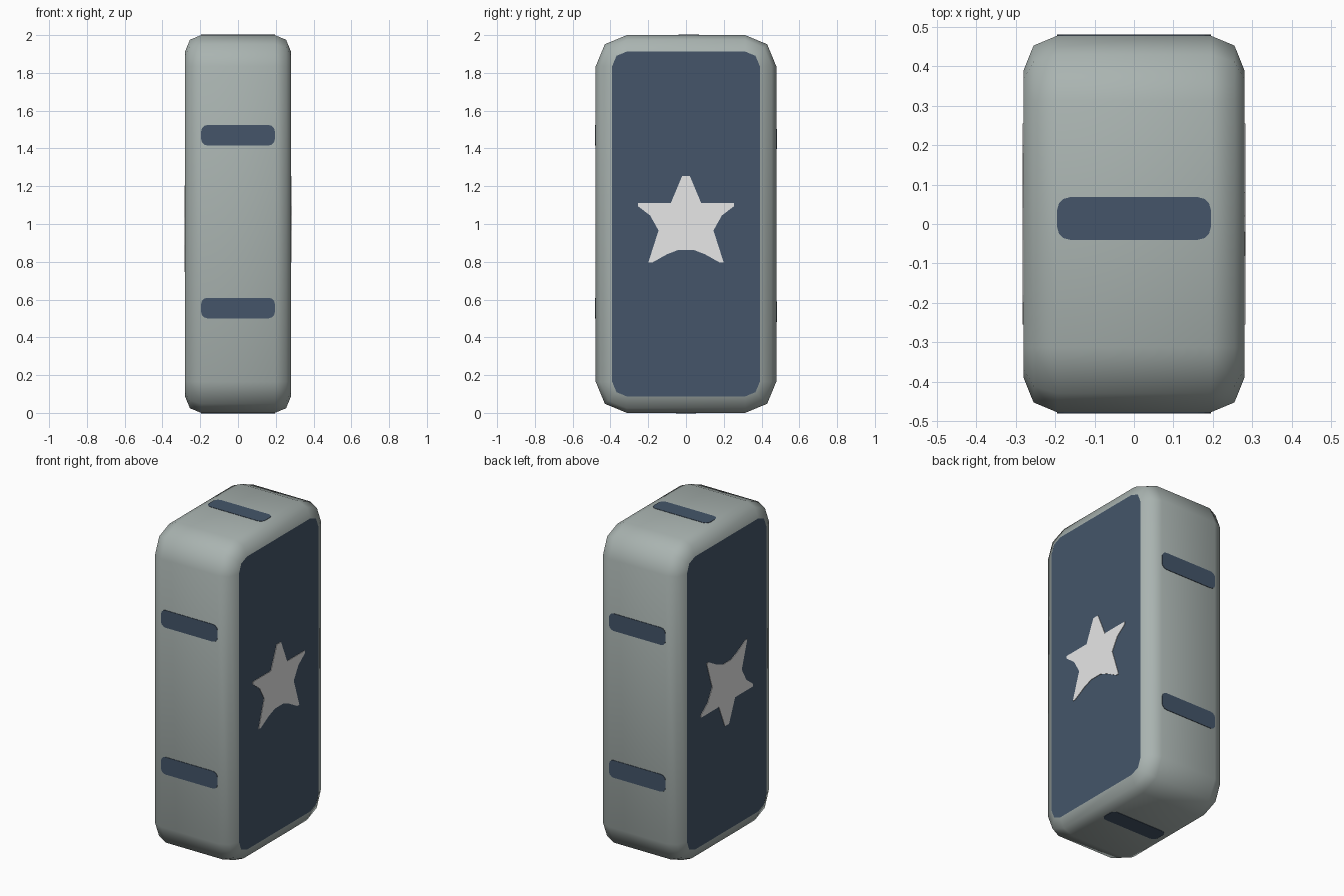
import bpy, bmesh, math

if "Cube" in bpy.data.objects:
    bpy.data.objects.remove(bpy.data.objects["Cube"])

def material(name, rgb):
    m = bpy.data.materials.new(name)
    m.diffuse_color = (*[(c / 255) ** 2.2 for c in rgb], 1)
    m.use_nodes = True
    m.node_tree.nodes["Principled BSDF"].inputs["Base Color"].default_value = m.diffuse_color
    return m

GREY = material("body grey", (168, 178, 175))
NAVY = material("dark blue", (70, 86, 105))
WHITE = material("off white", (232, 232, 232))

def rounded_rect(hw, hh, r, steps):
    """Outline of a rounded rectangle, centred on the origin."""
    pts = []
    for k, (sx, sy) in enumerate([(1, 1), (-1, 1), (-1, -1), (1, -1)]):
        for i in range(steps + 1):
            a = math.pi / 2 * (k + i / steps)
            pts.append((sx * (hw - r) + r * math.cos(a), sy * (hh - r) + r * math.sin(a)))
    return pts

def finish(bm, name, mats):
    bmesh.ops.recalc_face_normals(bm, faces=bm.faces[:])
    me = bpy.data.meshes.new(name)
    bm.to_mesh(me)
    bm.free()
    for m in mats:
        me.materials.append(m)
    ob = bpy.data.objects.new(name, me)
    bpy.context.collection.objects.link(ob)
    return ob

def plate(name, pts, place, mat, t=0.003):
    """Thin plate; place(u, v, d) maps the outline to space, d = height off the surface."""
    bm = bmesh.new()
    low = [bm.verts.new(place(u, v, -t)) for u, v in pts]
    top = [bm.verts.new(place(u, v, t)) for u, v in pts]
    bm.faces.new(low)
    bm.faces.new(top)
    n = len(pts)
    for i in range(n):
        j = (i + 1) % n
        bm.faces.new((low[i], low[j], top[j], top[i]))
    return finish(bm, name, [mat])

# Body: rounded outlines stacked across x, with coloured end panels
HX, HY, R = 0.28, 0.478, 0.165
layers = [(0.28, 0.087), (0.255, 0.025), (0.195, 0.0)]
layers = [(-x, d) for x, d in layers] + [(x, d) for x, d in reversed(layers)]
bm = bmesh.new()
rings = [[bm.verts.new((x, y, z + 1)) for y, z in rounded_rect(HY - d, 1 - d, R - d, 2)]
         for x, d in layers]
for a, b in zip(rings, rings[1:]):
    for i in range(len(a)):
        j = (i + 1) % len(a)
        bm.faces.new((a[i], a[j], b[j], b[i])).smooth = True
for ring in (rings[0], rings[-1]):
    bm.faces.new(ring).material_index = 1
finish(bm, "body", [GREY, NAVY])

# Star on each side panel, upside down on the left side
half = [(0.02, 1.255), (0.08, 1.112), (0.255, 1.112), (0.255, 1.095), (0.19, 1.045),
        (0.145, 0.965), (0.16, 0.92), (0.2, 0.795), (0.18, 0.795), (0.10, 0.84), (0.04, 0.863)]
star = half + [(-y, z) for y, z in reversed(half)]
plate("right_star", star, lambda u, v, d: (HX + d, u, v), WHITE)
plate("left_star", star, lambda u, v, d: (-HX - d, u, 2 - v), WHITE)

# Stripes around the narrow sides
stripe = rounded_rect(0.195, 0.054, 0.032, 3)
for label, z in (("upper", 1.47), ("lower", 0.555)):
    plate("front_stripe_" + label, stripe, lambda u, v, d: (u, -HY - d, z + v), NAVY)
    plate("back_stripe_" + label, stripe, lambda u, v, d: (u, HY + d, z - 0.02 + v), NAVY)
plate("top_stripe", stripe, lambda u, v, d: (u, 0.014 + v, 2 + d), NAVY, 0.002)
plate("bottom_stripe", stripe, lambda u, v, d: (u, v, -d), NAVY, 0.002)
